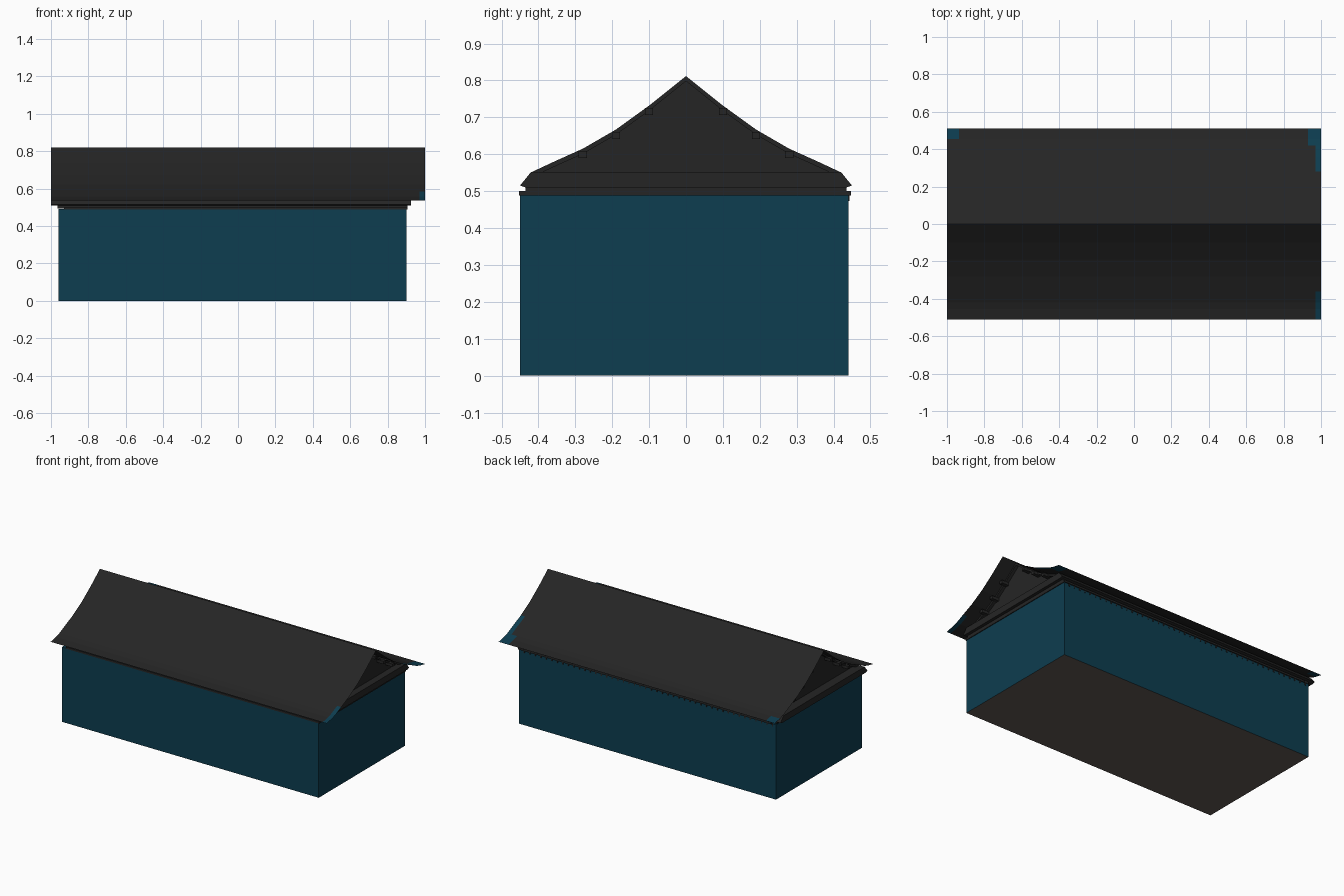
import bpy, bmesh

if "Cube" in bpy.data.objects:
    bpy.data.objects.remove(bpy.data.objects["Cube"])


def material(name, rgb):
    m = bpy.data.materials.new(name)
    m.diffuse_color = (*rgb, 1)
    m.use_nodes = True
    m.node_tree.nodes["Principled BSDF"].inputs["Base Color"].default_value = m.diffuse_color
    return m


BLUE = material("wall_blue", (0.0040, 0.0467, 0.080))
DARK = material("roof_charcoal", (0.0185, 0.0185, 0.0185))
BROWN = material("floor_brown", (0.116, 0.096, 0.084))


def finish(bm, name, mats):
    me = bpy.data.meshes.new(name)
    bm.to_mesh(me)
    bm.free()
    for m in mats:
        me.materials.append(m)
    ob = bpy.data.objects.new(name, me)
    bpy.context.collection.objects.link(ob)
    return ob


def extrude_x(name, profile, x0, x1, mats):
    """Closed (y, z) profile swept along x."""
    bm = bmesh.new()
    a = [bm.verts.new((x0, y, z)) for y, z in profile]
    b = [bm.verts.new((x1, y, z)) for y, z in profile]
    n = len(a)
    bm.faces.new(a)
    bm.faces.new(b[::-1])
    for i in range(n):
        bm.faces.new((a[i], b[i], b[(i + 1) % n], a[(i + 1) % n]))
    bmesh.ops.recalc_face_normals(bm, faces=bm.faces)
    return finish(bm, name, mats)


def box(name, x, y, z, mats):
    return extrude_x(name, [(y[0], z[0]), (y[1], z[0]), (y[1], z[1]), (y[0], z[1])],
                     x[0], x[1], mats)


def boxes(name, blocks):
    """Many dark blocks in one object."""
    bm = bmesh.new()
    for x, y, z in blocks:
        vs = bmesh.ops.create_cube(bm, size=1)["verts"]
        for v in vs:
            v.co = (x[v.co.x > 0], y[v.co.y > 0], z[v.co.z > 0])
    return finish(bm, name, [DARK])


# Blue body with a brown underside
body = box("walls", (-0.96, 0.90), (-0.45, 0.44), (0, 0.49), [BLUE, BROWN])
for p in body.data.polygons:
    if p.normal.z < -0.9:
        p.material_index = 1

# Swept roof sheet: half profile mirrored over the ridge
half = [(0, .819), (.1, .739), (.19, .674), (.28, .622), (.36, .586), (.42, .558),
        (.455, .547), (.51, .536)]
rows = [(-y, z) for y, z in reversed(half[1:])] + half
cols = [-1, -.98, -.935, .93, .97, 1]
bm = bmesh.new()
grid = [[bm.verts.new((x, y, z)) for y, z in rows] for x in cols]
for i in range(len(cols) - 1):
    for j in range(len(rows) - 1):
        f = bm.faces.new((grid[i][j], grid[i + 1][j], grid[i + 1][j + 1], grid[i][j + 1]))
        x, y, _ = f.calc_center_median()
        # worn blue patches at three corners
        if ((x > .97 and (y > .28 or y < -.37)) or (x > .93 and y > .42)
                or (x < -.935 and y > .455)):
            f.material_index = 1
finish(bm, "roof_sheet", [DARK, BLUE])

# Gable panels just under the roof at both ends
under = [(y, z - .007) for y, z in rows if abs(y) < .43]
extrude_x("right_gable", under, .86, .88, [DARK])
extrude_x("left_gable", under, -.94, -.92, [DARK])

# Cornice layers around the wall head
extrude_x("upper_cornice", [(-.42, .552), (-.45, .515), (-.435, .51), (.435, .51),
                            (.45, .515), (.42, .552)], -1, .925, [DARK])
box("frieze", (-.965, .905), (-.435, .435), (.495, .512), [DARK])
box("lower_cornice", (-.93, .905), (-.453, .447), (.488, .500), [DARK])

# Raking mouldings and their small brackets at both ends
for name, x0, x1 in (("right_rake", .88, .90), ("left_rake", -.96, -.94)):
    for s, side in ((-1, "front"), (1, "back")):
        top = [(s * y, z - .007) for y, z in half[:6]]
        low = [(y, z - .014) for y, z in reversed(top)]
        extrude_x(f"{name}_{side}", top + low, x0, x1, [DARK])
boxes("gable_brackets",
      [(xr, (s * y - .011, s * y + .011), (z - .032, z - .013))
       for xr in ((.88, .93), (-.985, -.94)) for s in (-1, 1) for y, z in half[1:4]])

# Fine dentils under the back eave
boxes("back_dentils",
      [((-.94 + i * .04, -.932 + i * .04), (.437, .443), (.474, .49)) for i in range(46)])
